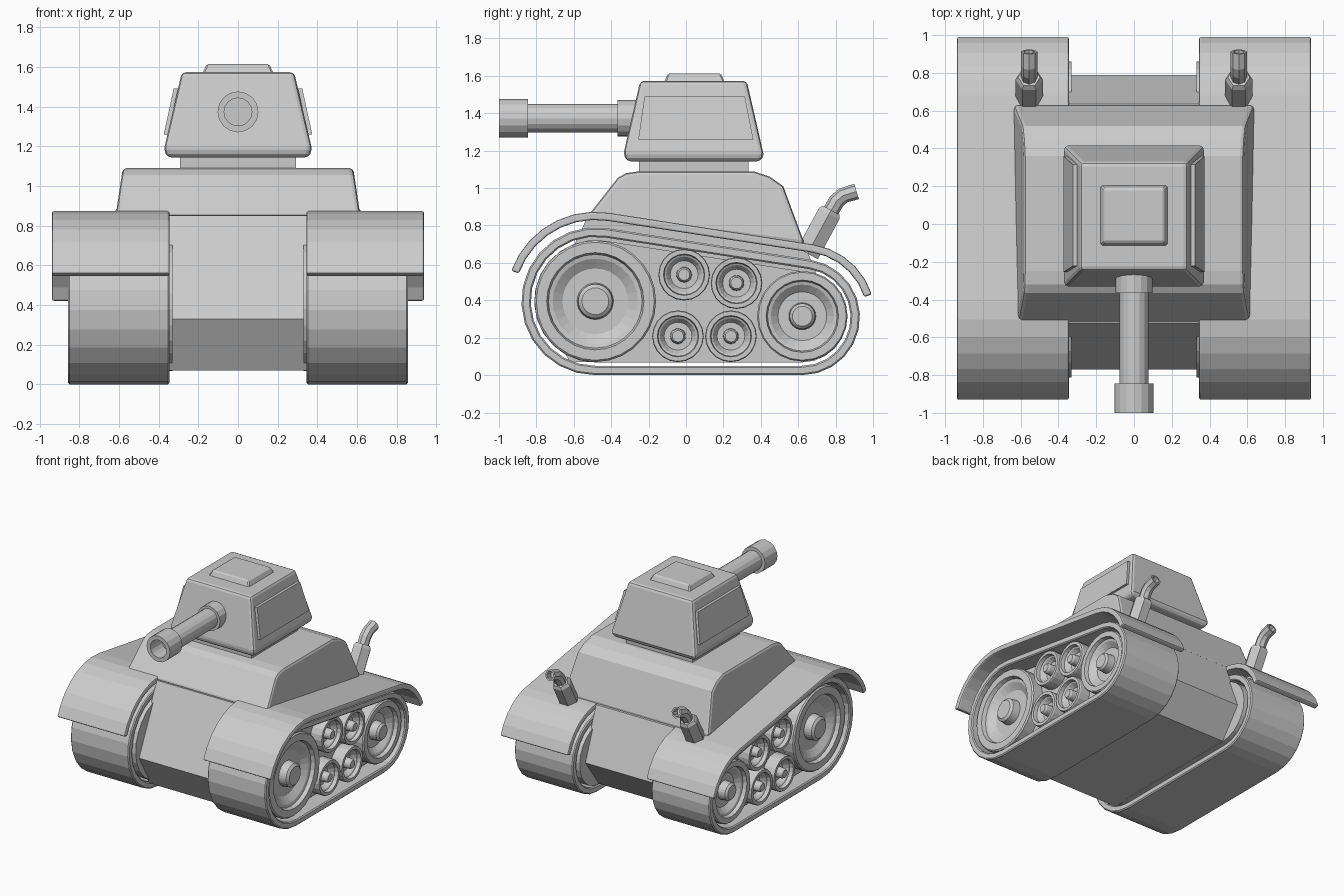
import bpy, bmesh
from math import sin, cos, radians, pi

if "Cube" in bpy.data.objects:
    bpy.data.objects.remove(bpy.data.objects["Cube"])


def make(name, verts, faces, mirror=False, bevel=0, segs=2, angle=40):
    mesh = bpy.data.meshes.new(name)
    mesh.from_pydata(verts, [], faces)
    bm = bmesh.new()
    bm.from_mesh(mesh)
    bmesh.ops.recalc_face_normals(bm, faces=bm.faces)
    bm.to_mesh(mesh)
    bm.free()
    ob = bpy.data.objects.new(name, mesh)
    bpy.context.collection.objects.link(ob)
    if bevel:
        b = ob.modifiers.new("bevel", 'BEVEL')
        b.width, b.segments = bevel, segs
        b.limit_method, b.angle_limit = 'ANGLE', radians(angle)
    if mirror:
        ob.modifiers.new("mirror", 'MIRROR')
    return ob


def skin(name, rings, closed=False, **kw):
    """Join equal-sized rings with quads; cap the ends, or close into a loop."""
    n, m = len(rings[0]), len(rings)
    verts = [v for r in rings for v in r]
    faces = []
    for i in range(m if closed else m - 1):
        a, b = i * n, (i + 1) % m * n
        faces += [(a + j, a + (j + 1) % n, b + (j + 1) % n, b + j) for j in range(n)]
    if not closed:
        faces += [tuple(range(n)), tuple(range((m - 1) * n, m * n))]
    return make(name, verts, faces, **kw)


def prism(name, pts, x0, x1, **kw):
    return skin(name, [[(x0(z), y, z) for y, z in pts],
                       [(x1(z), y, z) for y, z in pts]], **kw)


def band(name, outer, inner, x0, x1, closed, **kw):
    rings = [[(x0, *o), (x1, *o), (x1, *i), (x0, *i)] for o, i in zip(outer, inner)]
    return skin(name, rings, closed, **kw)


def tube(name, x, path, n, **kw):
    """Rings of (y, z, radius, heading in degrees) in the side plane."""
    rings = []
    for y, z, r, h in path:
        h = radians(h)
        rings.append([(x + r * cos(t), y - r * sin(t) * sin(h), z + r * sin(t) * cos(h))
                      for t in (2 * pi * k / n for k in range(n))])
    return skin(name, rings, **kw)


def frustum(name, levels, **kw):
    """Stack of rectangles (z, half x, y min, y max)."""
    return skin(name, [[(-w, a, z), (w, a, z), (w, b, z), (-w, b, z)]
                       for z, w, a, b in levels], **kw)


# Outline around the front and rear wheels
FRONT, REAR, TOP = (-0.485, 0.395, 0.395), (0.62, 0.31, 0.31), 81.2


def arc(c, off, a0, a1, n):
    r = c[2] + off
    angs = [radians(a0 + (a1 - a0) * k / n) for k in range(n + 1)]
    return [(c[0] + r * cos(a), c[1] + r * sin(a)) for a in angs]


def loop(off):
    return arc(FRONT, off, TOP, 270, 13) + arc(REAR, off, -90, TOP, 11)


def guard(off):
    return arc(FRONT, off, 160, TOP, 7) + arc(REAR, off, TOP, 18, 5)


# Tracks, inner core and fenders
band("track_belts", loop(0), loop(-0.05), 0.345, 0.857, True,
     mirror=True, bevel=0.008, segs=1)
prism("track_cores", loop(-0.068), lambda z: 0.33, lambda z: 0.74, mirror=True)
band("fenders", guard(0.083), guard(0.04), 0.345, 0.937, False,
     mirror=True, bevel=0.01)

# Wheels: rim, dish and hub as a turned profile (radius share, x)
PROFILE = [(1, 0.70), (1, 0.825), (0.97, 0.835), (0.80, 0.835), (0.77, 0.805),
           (0.70, 0.80), (0.54, 0.765), (0.30, 0.765), (0.28, 0.825), (0.22, 0.84)]
WHEELS = [(-0.485, 0.395, 0.325, 28), (0.622, 0.315, 0.242, 24),
          (-0.01, 0.537, 0.138, 20), (0.27, 0.492, 0.138, 20),
          (-0.043, 0.208, 0.138, 20), (0.24, 0.208, 0.138, 20)]
for y, z, r, n in WHEELS:
    skin("wheel", [[(x, y + r * f * cos(2 * pi * k / n), z + r * f * sin(2 * pi * k / n))
                    for k in range(n)] for f, x in PROFILE], mirror=True)

# Hull: wide upper body over the fenders, narrow lower body between the tracks
upper = [(-0.525, 0.85), (-0.365, 1.055), (-0.32, 1.08), (-0.25, 1.09), (0.36, 1.09),
         (0.45, 1.06), (0.52, 1.01), (0.635, 0.70)]
prism("upper_hull", upper, lambda z: -0.582 - 0.15 * (1.08 - z),
      lambda z: 0.582 + 0.15 * (1.08 - z), bevel=0.02, angle=60)
lower = [(-0.525, 0.85), (-0.77, 0.33), (-0.62, 0.07), (0.62, 0.07),
         (0.79, 0.30), (0.635, 0.70)]
prism("lower_hull", lower, lambda z: -0.345, lambda z: 0.345)

# Turret, neck, hatch and raised side panels
frustum("turret_neck", [(1.07, 0.293, -0.25, 0.335), (1.17, 0.293, -0.25, 0.335)])
frustum("turret", [(1.143, 0.355, -0.315, 0.40), (1.18, 0.374, -0.335, 0.415),
                   (1.573, 0.283, -0.245, 0.325)], bevel=0.035)
frustum("hatch", [(1.56, 0.182, -0.12, 0.21), (1.613, 0.158, -0.096, 0.186)],
        bevel=0.008, segs=1)
skin("side_panels", [
    [(0.30 + d, -0.255, 1.26), (0.30 + d, 0.36, 1.26),
     (0.25 + d, 0.315, 1.49), (0.25 + d, -0.222, 1.49)] for d in (0, 0.074)],
    mirror=True)

# Gun: collar, barrel and hollow muzzle
GUN = [(-0.22, 0.098), (-0.365, 0.098), (-0.365, 0.077), (-0.845, 0.077),
       (-0.845, 0.103), (-1.0, 0.103), (-1.0, 0.07), (-0.86, 0.07)]
tube("gun", 0, [(y, 1.373, r, 0) for y, r in GUN], 16)

# Exhausts: thick silencer and bent hollow tailpipe
tube("exhaust_silencers", 0.555, [(0.65, 0.65, 0.072, 61), (0.765, 0.862, 0.072, 61),
                                  (0.776, 0.882, 0.058, 61)], 6, mirror=True)
tube("exhaust_pipes", 0.555, [(0.765, 0.86, 0.043, 61), (0.805, 0.93, 0.043, 55),
                              (0.84, 0.96, 0.043, 35), (0.912, 0.982, 0.043, 17),
                              (0.912, 0.982, 0.03, 17), (0.86, 0.966, 0.03, 17)],
     8, mirror=True)
